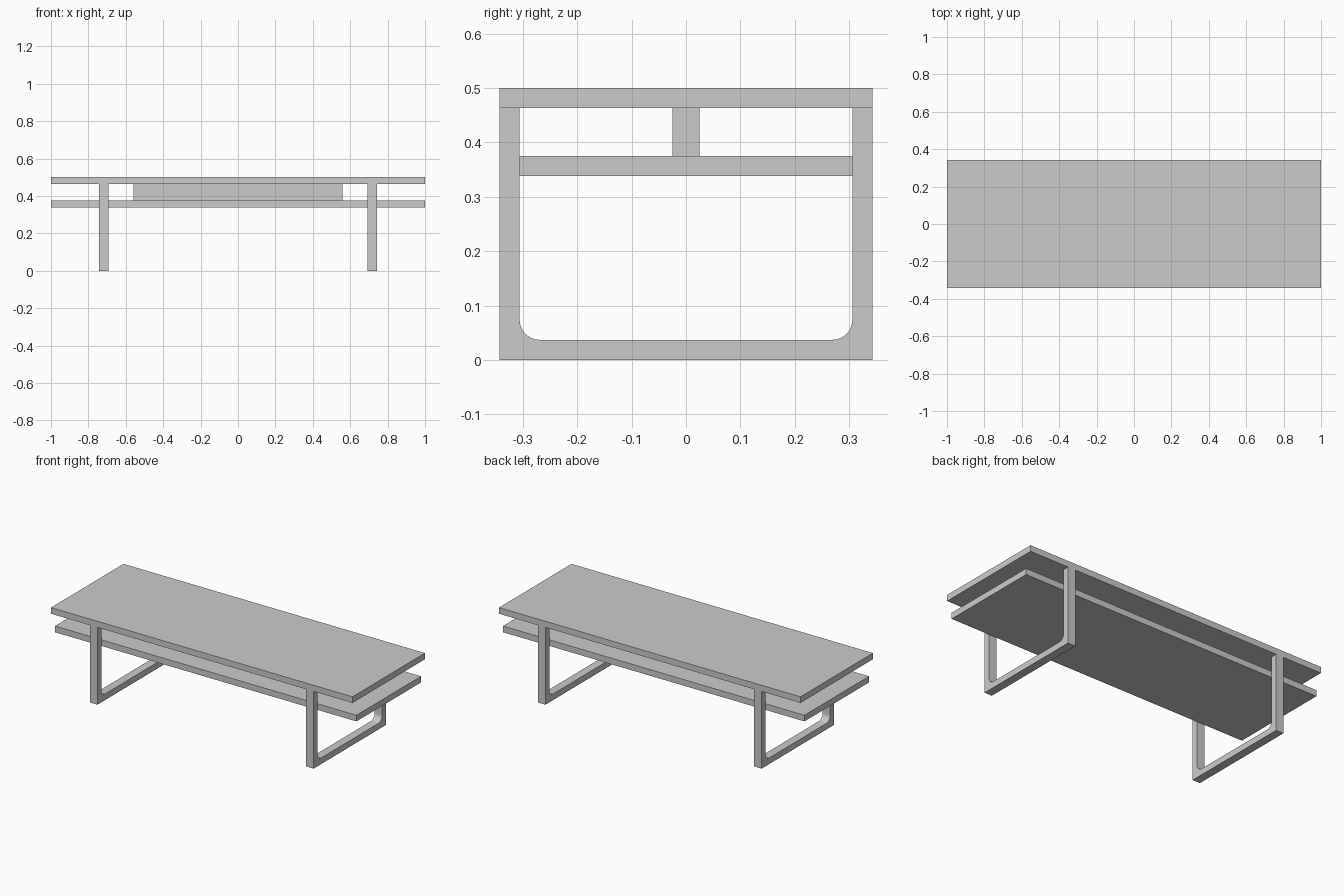
import bpy, bmesh, math

cube = bpy.data.objects.get("Cube")
if cube:
    bpy.data.objects.remove(cube, do_unlink=True)

grey = bpy.data.materials.new("plain grey")
grey.use_nodes = True
colour = (0.6, 0.6, 0.6, 1)
grey.diffuse_color = colour
grey.node_tree.nodes["Principled BSDF"].inputs["Base Color"].default_value = colour

HALF_DEPTH = 0.343
THICK = 0.037
TOP_UNDER = 0.463
SHELF_TOP = 0.375
INNER = HALF_DEPTH - THICK


def add_object(name, bm):
    bmesh.ops.recalc_face_normals(bm, faces=bm.faces)
    mesh = bpy.data.meshes.new(name)
    bm.to_mesh(mesh)
    bm.free()
    mesh.materials.append(grey)
    obj = bpy.data.objects.new(name, mesh)
    bpy.context.collection.objects.link(obj)
    return obj


def box(name, half_x, half_y, z0, z1):
    bm = bmesh.new()
    bmesh.ops.create_cube(bm, size=1)
    for v in bm.verts:
        v.co.x *= 2 * half_x
        v.co.y *= 2 * half_y
        v.co.z = z1 if v.co.z > 0 else z0
    return add_object(name, bm)


def leg_frame(name, x, width, radius=0.037, steps=8):
    # U-shaped outline with rounded inner corners, extruded along x
    outline = [(-INNER, TOP_UNDER), (-HALF_DEPTH, TOP_UNDER), (-HALF_DEPTH, 0),
               (HALF_DEPTH, 0), (HALF_DEPTH, TOP_UNDER), (INNER, TOP_UNDER)]
    arc = []
    for i in range(steps + 1):
        a = math.pi / 2 * i / steps
        arc.append((INNER - radius + radius * math.cos(a),
                    THICK + radius - radius * math.sin(a)))
    outline += arc + [(-y, z) for y, z in reversed(arc)]
    bm = bmesh.new()
    face = bm.faces.new([bm.verts.new((x - width / 2, y, z)) for y, z in outline])
    ext = bmesh.ops.extrude_face_region(bm, geom=[face])
    moved = [g for g in ext["geom"] if isinstance(g, bmesh.types.BMVert)]
    bmesh.ops.translate(bm, verts=moved, vec=(width, 0, 0))
    obj = add_object(name, bm)
    bpy.ops.object.select_all(action="DESELECT")
    obj.select_set(True)
    bpy.context.view_layer.objects.active = obj
    bpy.ops.object.shade_smooth_by_angle(angle=math.radians(30))


# Boards and the rail between them
box("table_top", 1, HALF_DEPTH, TOP_UNDER, 0.5)
box("lower_shelf", 1, INNER, SHELF_TOP - THICK, SHELF_TOP)
box("center_rail", 0.56, 0.025, SHELF_TOP, TOP_UNDER)

# Leg frames
for side, sign in (("left", 1), ("right", -1)):
    leg_frame(side + "_leg_frame", sign * 0.717, 0.05)
